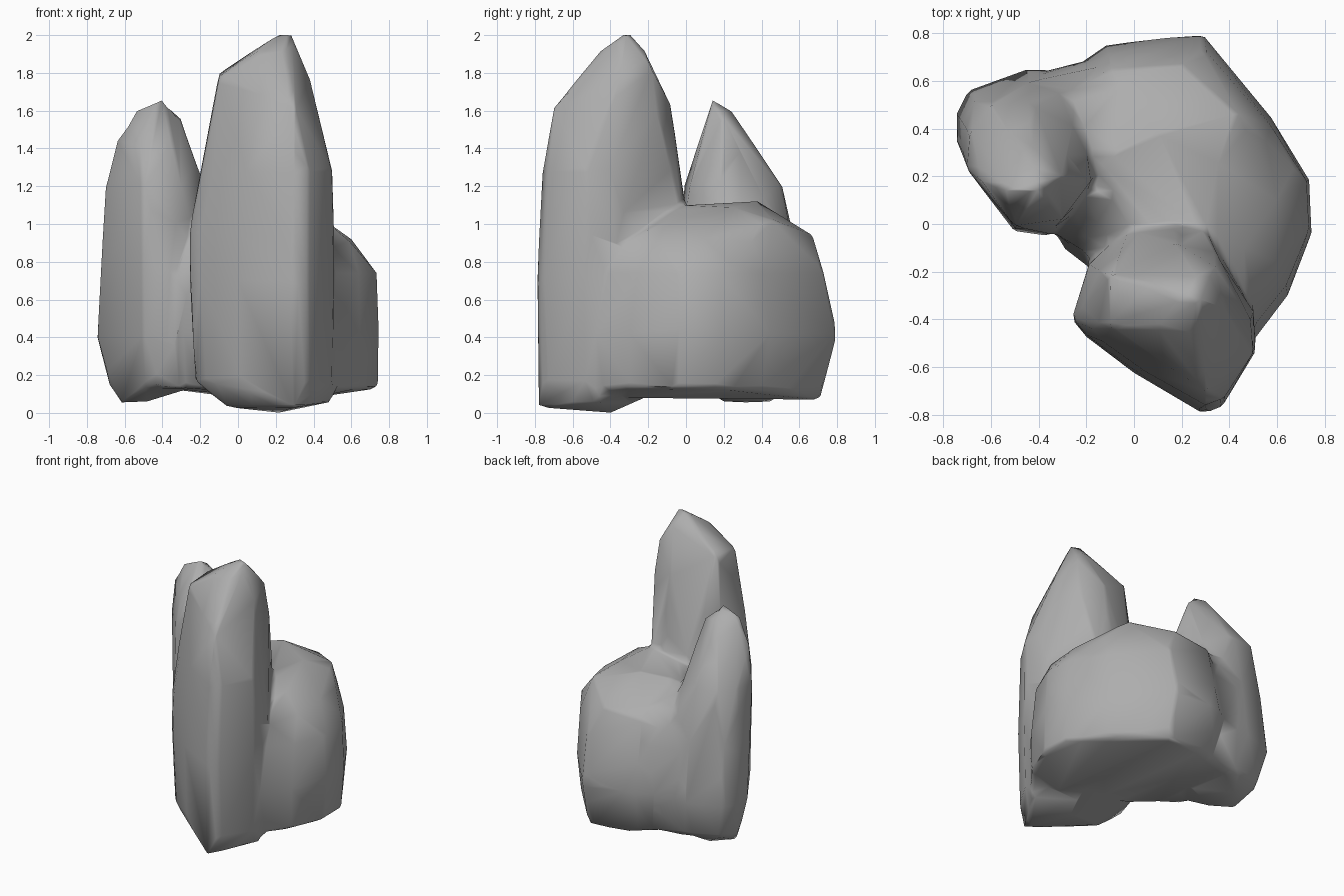
import bpy, bmesh

if "Cube" in bpy.data.objects:
    bpy.data.objects.remove(bpy.data.objects["Cube"])

stone = bpy.data.materials.new("grey_stone")
stone.use_nodes = True
grey = (0.42, 0.42, 0.42, 1)
stone.diffuse_color = grey
stone.node_tree.nodes["Principled BSDF"].inputs["Base Color"].default_value = grey


def add_boulder(bm, outline, levels, tips):
    """Convex boulder: plan outline fitted to a box at each level, plus loose tips."""
    xs, ys = [p[0] for p in outline], [p[1] for p in outline]
    verts = [bm.verts.new(t) for t in tips]
    for z, x0, x1, y0, y1 in levels:
        for x, y in outline:
            u = (x - min(xs)) / (max(xs) - min(xs))
            v = (y - min(ys)) / (max(ys) - min(ys))
            verts.append(bm.verts.new((x0 + u * (x1 - x0), y0 + v * (y1 - y0), z)))
    hull = bmesh.ops.convex_hull(bm, input=verts)
    spare = {g for g in hull["geom_interior"] + hull["geom_unused"]
             if isinstance(g, bmesh.types.BMVert)}
    bmesh.ops.delete(bm, geom=list(spare), context="VERTS")


bm = bmesh.new()

# Tall front pillar
add_boulder(
    bm,
    [(-.26, -.4), (-.2, -.47), (0, -.62), (.29, -.79), (.37, -.76), (.51, -.53),
     (.5, -.37), (.29, 0), (-.02, -.02), (-.19, -.17)],
    [(.17, -.23, .5, -.78, -.02), (.7, -.26, .51, -.795, 0), (.95, -.26, .51, -.78, 0),
     (1.28, -.19, .5, -.76, -.09)],
    [(-.1, -.22, 1.8), (-.1, -.43, 1.78), (.22, -.3, 2.01), (.28, -.32, 2.01),
     (.38, -.35, 1.77), (.3, -.7, 1.62), (.1, -.43, 1.91), (.24, -.45, 1.92),
     (.27, -.22, 1.92), (.18, -.08, 1.63), (.34, -.18, 1.82), (.36, -.15, 1.6),
     (.17, -.02, 1.22), (.22, -.4, 0), (-.06, -.45, .03), (.3, -.78, .03), (.5, -.45, .06)])

# Broad low boulder
add_boulder(
    bm,
    [(-.45, .5), (-.12, .74), (.28, .79), (.57, .44), (.73, .18), (.74, -.04),
     (.64, -.3), (.51, -.47), (.1, -.4), (-.3, -.1)],
    [(.13, -.4, .74, -.45, .72), (.42, -.45, .745, -.47, .8), (.74, -.4, .735, -.41, .73)],
    [(0, -.05, 1.03), (.3, -.03, 1.1), (.1, .38, 1.12), (.46, -.1, 1.02), (.35, .25, 1.09),
     (-.15, .25, 1.08), (.2, .67, .94), (-.1, .65, .92), (.44, .46, 1.02), (.6, .1, .92),
     (.59, -.16, .91), (.5, -.33, .88), (.27, .71, .07), (0, .66, .08), (.4, -.35, .08)])

# Pointed side rock
add_boulder(
    bm,
    [(-.74, .35), (-.74, .46), (-.69, .56), (-.44, .65), (-.22, .63), (-.15, .2),
     (-.28, .02), (-.36, -.05), (-.5, -.03)],
    [(.15, -.68, -.2, .04, .58), (.4, -.745, -.15, -.05, .65), (.8, -.72, -.15, -.04, .6)],
    [(-.7, .23, 1.2), (-.69, .38, 1.2), (-.6, .5, 1.2), (-.43, .51, 1.2), (-.18, .18, 1.22),
     (-.3, .02, 1.2), (-.5, -.01, 1.2), (-.4, .14, 1.66), (-.54, .14, 1.6),
     (-.3, .2, 1.56), (-.64, .18, 1.44), (-.42, .24, 1.6), (-.52, .06, 1.4),
     (-.62, .3, .05), (-.48, .2, .06), (-.5, .45, .06)])

# Stone web filling the front notch between the side rock and the others
add_boulder(
    bm,
    [(-.45, 0), (-.15, -.2), (.1, -.1), (0, .3), (-.4, .3)],
    [(.13, -.42, .1, -.17, .3), (.7, -.42, .1, -.17, .3)],
    [(-.3, .15, 1.08), (0, .1, 1.04)])

# Stone web filling the back notch between the side rock and the low boulder
add_boulder(
    bm,
    [(-.45, .64), (-.25, .67), (-.05, .74), (0, .3), (-.4, .3)],
    [(.12, -.45, 0, .3, .64), (.42, -.45, 0, .3, .72), (.75, -.45, 0, .3, .68)],
    [(-.3, .5, 1), (-.1, .56, .98), (-.28, .3, 1.1), (0, .3, 1.09)])

mesh = bpy.data.meshes.new("rock_cluster")
bmesh.ops.recalc_face_normals(bm, faces=bm.faces)
bm.to_mesh(mesh)
bm.free()
mesh.materials.append(stone)
rock = bpy.data.objects.new("rock_cluster", mesh)
bpy.context.collection.objects.link(rock)
bpy.context.view_layer.objects.active = rock
rock.select_set(True)

# Fuse the boulders, soften the creases, then thin to broad facets
fuse = rock.modifiers.new("fuse", "REMESH")
fuse.mode = "VOXEL"
fuse.voxel_size = 0.02
soften = rock.modifiers.new("soften", "SMOOTH")
soften.iterations = 5
thin = rock.modifiers.new("thin", "DECIMATE")
thin.ratio = 0.012
for name in ("fuse", "soften", "thin"):
    bpy.ops.object.modifier_apply(modifier=name)
bpy.ops.object.shade_smooth()
